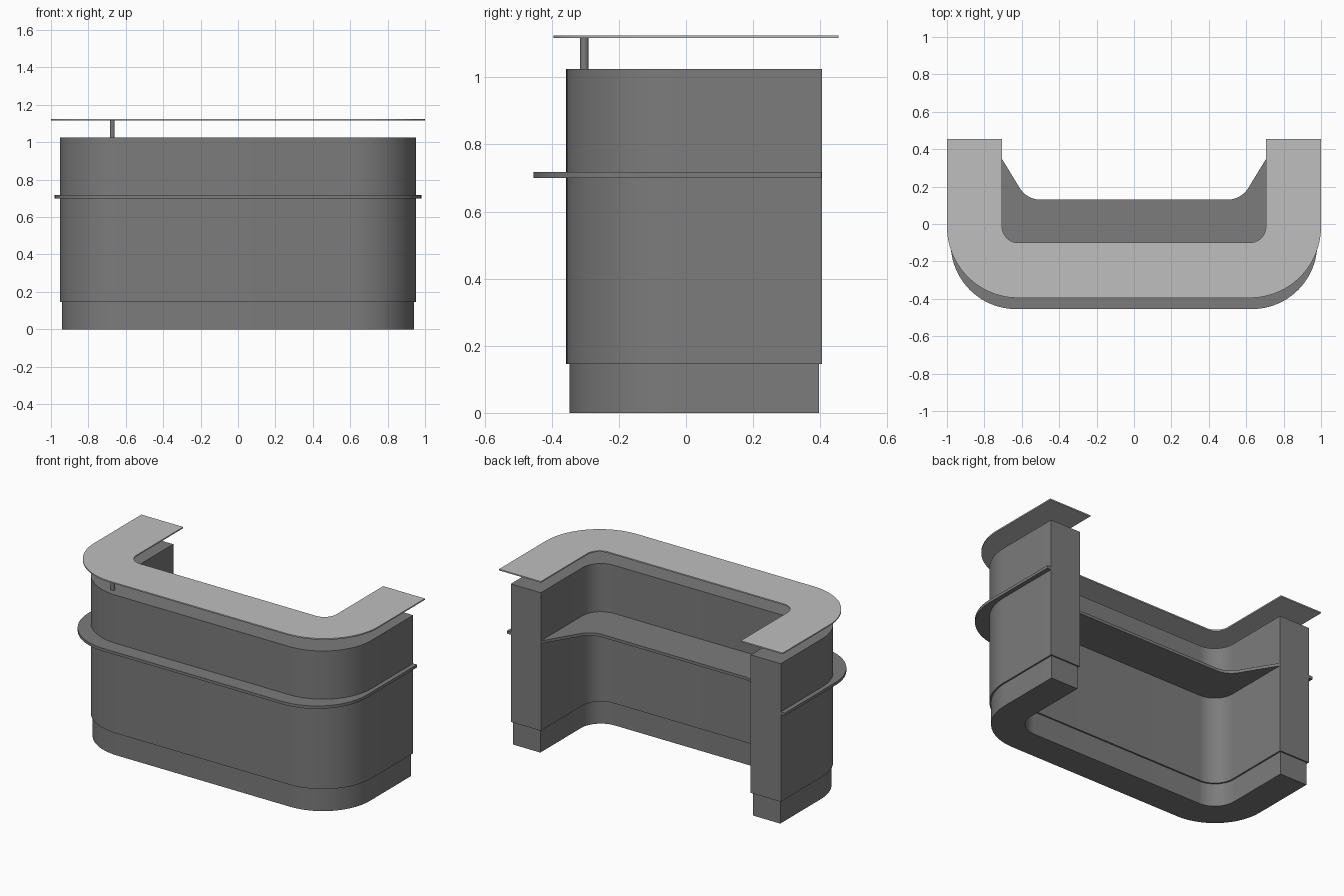
import bpy
import bmesh
from math import cos, sin, radians

cube = bpy.data.objects.get("Cube")
if cube:
    bpy.data.objects.remove(cube, do_unlink=True)


def material(name, value):
    mat = bpy.data.materials.new(name)
    mat.use_nodes = True
    colour = (value, value, value, 1)
    mat.diffuse_color = colour
    mat.node_tree.nodes["Principled BSDF"].inputs["Base Color"].default_value = colour
    return mat


dark_grey = material("dark grey", 0.2)
light_grey = material("light grey", 0.52)


def arc(cx, cy, r, start, end, steps=24):
    angles = [radians(start + (end - start) * i / steps) for i in range(steps + 1)]
    return [(cx + r * cos(a), cy + r * sin(a)) for a in angles]


def finish(obj, mat):
    obj.data.materials.append(mat)
    bpy.ops.object.select_all(action='DESELECT')
    obj.select_set(True)
    bpy.context.view_layer.objects.active = obj
    bpy.ops.object.shade_smooth_by_angle(angle=radians(30))


def slab(name, half, z0, z1, mat):
    """Mirror a half outline across x and extrude it from z0 to z1."""
    outline = half + [(-x, y) for x, y in reversed(half)]
    bm = bmesh.new()
    face = bm.faces.new([bm.verts.new((x, y, z0)) for x, y in outline])
    top = bmesh.ops.extrude_face_region(bm, geom=[face])
    verts = [v for v in top["geom"] if isinstance(v, bmesh.types.BMVert)]
    bmesh.ops.translate(bm, verts=verts, vec=(0, 0, z1 - z0))
    bmesh.ops.recalc_face_normals(bm, faces=bm.faces)
    mesh = bpy.data.meshes.new(name)
    bm.to_mesh(mesh)
    bm.free()
    obj = bpy.data.objects.new(name, mesh)
    bpy.context.collection.objects.link(obj)
    finish(obj, mat)
    return obj


def u_half(cx, cy, outer, inner, back):
    """Half of a U-shaped band with concentric rounded corners."""
    return (arc(cx, cy, outer, -90, 0) + [(cx + outer, back), (cx + inner, back)]
            + arc(cx, cy, inner, 0, -90))


# Curved desk walls and recessed plinth
body = slab("desk_body", u_half(0.61, -0.015, 0.342, 0.13, 0.405), 0.145, 1.025, dark_grey)
plinth = slab("plinth", u_half(0.61, -0.015, 0.332, 0.14, 0.396), 0, 0.145, dark_grey)

# Raised countertop
slab("countertop", u_half(0.62, -0.015, 0.38, 0.085, 0.455), 1.117, 1.125, light_grey)

# Work shelf running through the walls, with splayed inner edges
shelf_half = (arc(0.63, -0.105, 0.35, -90, 0) + [(0.98, 0.404), (0.74, 0.404)]
              + arc(0.5, 0.26, 0.13, -32, -90, 10))
slab("work_shelf", shelf_half, 0.70, 0.718, dark_grey)

# Countertop support post
bpy.ops.mesh.primitive_cylinder_add(vertices=24, radius=0.013, depth=0.1,
                                    location=(-0.672, -0.303, 1.068))
post = bpy.context.object
post.name = "support_post"
finish(post, dark_grey)
